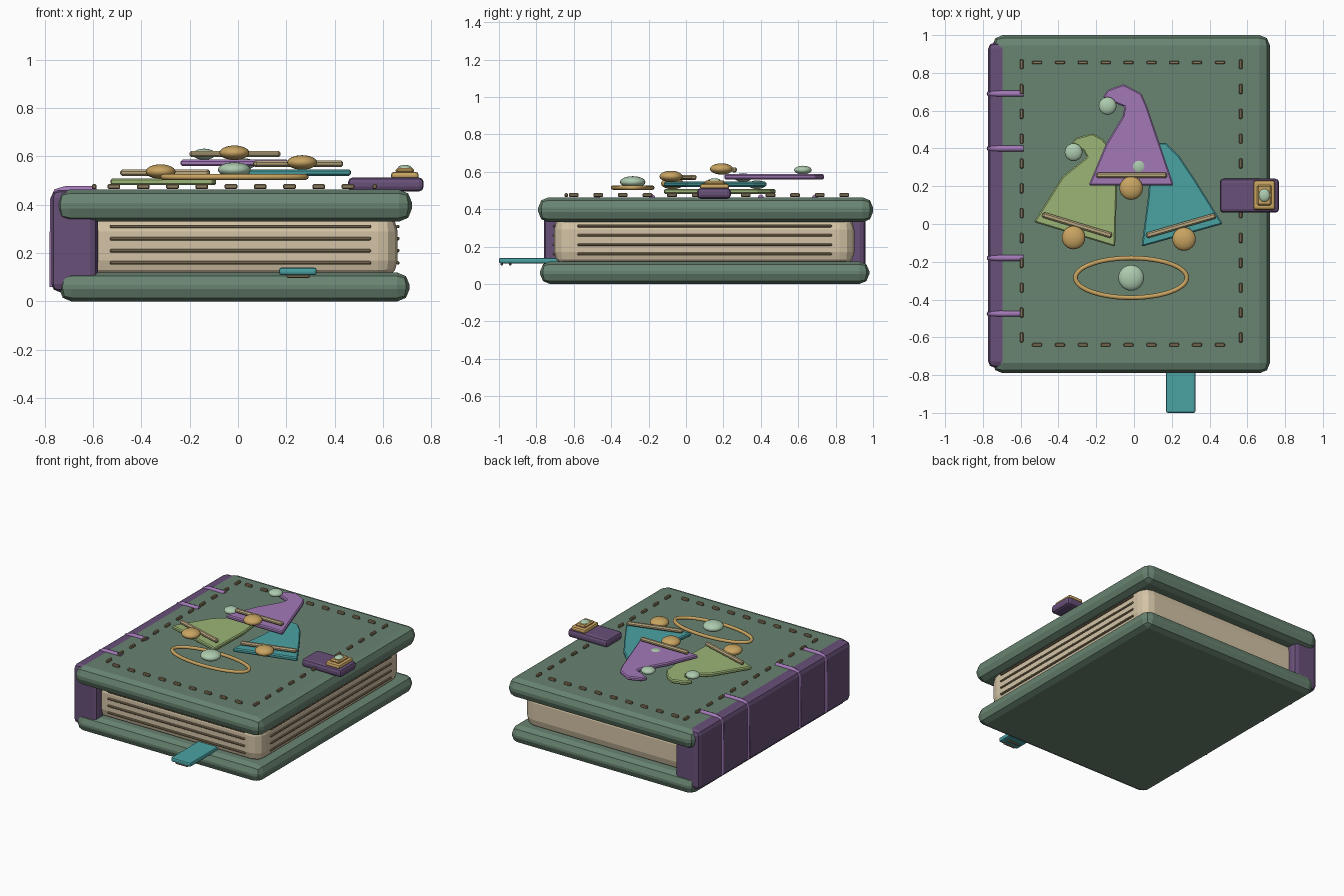
import bpy, bmesh, math
from mathutils import Vector

if "Cube" in bpy.data.objects:
    bpy.data.objects.remove(bpy.data.objects["Cube"])


def mat(name, c):
    m = bpy.data.materials.new(name)
    m.diffuse_color = (*c, 1)
    m.use_nodes = True
    m.node_tree.nodes["Principled BSDF"].inputs["Base Color"].default_value = m.diffuse_color
    return m


GREEN = mat("cover_green", (0.14, 0.23, 0.165))
PURPLE = mat("spine_purple", (0.14, 0.08, 0.19))
VIOLET = mat("violet", (0.36, 0.19, 0.47))
CREAM = mat("paper", (0.66, 0.55, 0.38))
TAN = mat("thread", (0.28, 0.21, 0.12))
BANDC = mat("band", (0.50, 0.40, 0.22))
GOLD = mat("gold", (0.58, 0.37, 0.12))
TEAL = mat("teal", (0.07, 0.36, 0.37))
LIME = mat("lime", (0.33, 0.46, 0.18))
MINT = mat("mint", (0.42, 0.60, 0.43))


def finish(name, bm, material, bevel=0, segs=1):
    me = bpy.data.meshes.new(name)
    bm.to_mesh(me)
    bm.free()
    ob = bpy.data.objects.new(name, me)
    bpy.context.collection.objects.link(ob)
    me.materials.append(material)
    if bevel:
        b = ob.modifiers.new("bevel", "BEVEL")
        b.width, b.segments = bevel, segs
        b.limit_method, b.angle_limit = "ANGLE", math.radians(30)
    return ob


def box(name, x, y, z, material, bevel=0, segs=1):
    """Box from (min, max) ranges."""
    bm = bmesh.new()
    bmesh.ops.create_cube(bm, size=1)
    for v in bm.verts:
        v.co = [r[0] + (c + 0.5) * (r[1] - r[0]) for c, r in zip(v.co, (x, y, z))]
    return finish(name, bm, material, bevel, segs)


def rod(name, a, b, w, h, material, bevel=0.004):
    """Flat bar between two points at equal height."""
    a, b = Vector(a), Vector(b)
    d = b - a
    L = d.length / 2
    ob = box(name, (-L, L), (-w / 2, w / 2), (-h / 2, h / 2), material, bevel)
    ob.location = (a + b) / 2
    ob.rotation_euler.z = math.atan2(d.y, d.x)
    return ob


def bead(name, loc, rx, ry, rz, material):
    bm = bmesh.new()
    bmesh.ops.create_uvsphere(bm, u_segments=24, v_segments=12, radius=1)
    bmesh.ops.scale(bm, vec=(rx, ry, rz), verts=bm.verts)
    for f in bm.faces:
        f.smooth = True
    ob = finish(name, bm, material)
    ob.location = loc
    return ob


def tube(name, pts, r, material, cyclic=False):
    cu = bpy.data.curves.new(name, "CURVE")
    cu.dimensions = "3D"
    cu.bevel_depth, cu.bevel_resolution, cu.use_fill_caps = r, 2, True
    s = cu.splines.new("POLY")
    s.points.add(len(pts) - 1)
    for p, c in zip(s.points, pts):
        p.co = (*c, 1)
    s.use_cyclic_u = cyclic
    cu.materials.append(material)
    ob = bpy.data.objects.new(name, cu)
    bpy.context.collection.objects.link(ob)
    return ob


def plate(name, pts, z0, z1, material):
    """Extruded outline with softened rim."""
    bm = bmesh.new()
    f = bm.faces.new([bm.verts.new((x, y, z0)) for x, y in pts])
    ext = bmesh.ops.extrude_face_region(bm, geom=[f])
    for v in ext["geom"]:
        if isinstance(v, bmesh.types.BMVert):
            v.co.z = z1
    bmesh.ops.recalc_face_normals(bm, faces=bm.faces)
    return finish(name, bm, material, 0.007, 1)


# covers, page block, spine
box("bottom_cover", (-0.74, 0.71), (-0.78, 0.98), (0, 0.12), GREEN, 0.052, 2)
box("top_cover", (-0.75, 0.72), (-0.79, 1.0), (0.33, 0.463), GREEN, 0.055, 2)
box("page_block", (-0.66, 0.66), (-0.705, 0.90), (0.09, 0.37), CREAM, 0.08, 3)
box("spine", (-0.772, -0.58), (-0.76, 0.96), (0.04, 0.462), PURPLE, 0.032, 2)

# page lines on the front and fore edge
for i in range(4):
    z = 0.16 + i * 0.05
    rod(f"page_line_front_{i}", (-0.53, -0.706, z), (0.55, -0.706, z), 0.014, 0.014, TAN)
    rod(f"page_line_side_{i}", (0.661, -0.58, z), (0.661, 0.78, z), 0.014, 0.014, TAN)

# raised cords wrapping the spine
for i, y in enumerate((0.69, 0.40, -0.18, -0.475)):
    prof = ((-0.585, 0.462), (-0.71, 0.462), (-0.748, 0.452), (-0.762, 0.42), (-0.764, 0.06))
    tube(f"spine_cord_{i}", [(x, y, z) for x, z in prof], 0.016, VIOLET)

# stitching around the top cover
for i in range(9):
    x = -0.513 + i * 0.121
    for n, y in (("back", 0.855), ("front", -0.64)):
        rod(f"stitch_{n}_{i}", (x - 0.026, y, 0.475), (x + 0.026, y, 0.475), 0.018, 0.02, TAN)
for i in range(12):
    y = 0.846 - i * 0.1315
    for n, x in (("left", -0.595), ("right", 0.565)):
        rod(f"stitch_{n}_{i}", (x, y - 0.026, 0.475), (x, y + 0.026, 0.475), 0.018, 0.02, TAN)

# three pointed hats, each with brim band, nose bead and pompom
hats = {
    "lime": (LIME, 0.495,
             [(-0.53, 0.01), (-0.10, -0.12), (-0.09, 0.2), (-0.11, 0.38), (-0.165, 0.45),
              (-0.22, 0.48), (-0.31, 0.455), (-0.34, 0.41), (-0.27, 0.39), (-0.25, 0.355),
              (-0.38, 0.25)],
             ((-0.485, 0.05), (-0.117, -0.062)), (-0.32, -0.072), (-0.32, 0.38)),
    "teal": (TEAL, 0.533,
             [(0.04, -0.12), (0.47, 0.0), (0.32, 0.24), (0.24, 0.36), (0.17, 0.43),
              (0.10, 0.43), (0.03, 0.38), (0.0, 0.33), (0.07, 0.32), (0.085, 0.28), (0.075, 0.15)],
             ((0.065, -0.062), (0.433, 0.045)), (0.265, -0.08), (0.025, 0.305)),
    "violet": (VIOLET, 0.573,
               [(-0.24, 0.205), (0.21, 0.205), (0.07, 0.62), (0.04, 0.69), (-0.055, 0.74),
                (-0.14, 0.71), (-0.165, 0.67), (-0.10, 0.64), (-0.05, 0.62), (-0.06, 0.57),
                (-0.15, 0.42)],
               ((-0.2, 0.258), (0.175, 0.258)), (-0.015, 0.19), (-0.14, 0.625)),
}
for n, (m, z, outline, band, nose, pom) in hats.items():
    plate(n + "_hat", outline, z - 0.0135, z + 0.0135, m)
    (ax, ay), (bx, by) = band
    rod(n + "_hat_band", (ax, ay, z + 0.037), (bx, by, z + 0.037), 0.03, 0.026, BANDC, 0.008)
    bead(n + "_nose", (*nose, z + 0.042), 0.062, 0.062, 0.03, GOLD)
    bead(n + "_pompom", (*pom, z + 0.036), 0.047, 0.047, 0.023, MINT)

# oval ring and central gem
ring = [(-0.015 + 0.295 * math.cos(t), -0.285 + 0.105 * math.sin(t), 0.515)
        for t in (2 * math.pi * i / 48 for i in range(48))]
tube("oval_ring", ring, 0.012, GOLD, True)
bead("ring_gem", (-0.015, -0.285, 0.545), 0.068, 0.068, 0.031, MINT)

# clasp strap, buckle and stud
box("clasp_strap", (0.455, 0.768), (0.06, 0.24), (0.455, 0.513), PURPLE, 0.02, 2)
box("clasp_plate", (0.633, 0.747), (0.075, 0.23), (0.505, 0.536), GOLD, 0.012, 2)
box("clasp_inset", (0.652, 0.728), (0.098, 0.207), (0.53, 0.552), GOLD, 0.008)
bead("clasp_stud", (0.69, 0.152, 0.55), 0.03, 0.035, 0.015, MINT)

# ribbon bookmark with stitched end
box("bookmark_ribbon", (0.17, 0.325), (-1.0, -0.6), (0.11, 0.14), TEAL, 0.009, 2)
for i, y in enumerate((-0.985, -0.94)):
    rod(f"ribbon_stitch_{i}", (0.2, y, 0.105), (0.297, y, 0.105), 0.012, 0.014, TAN)
